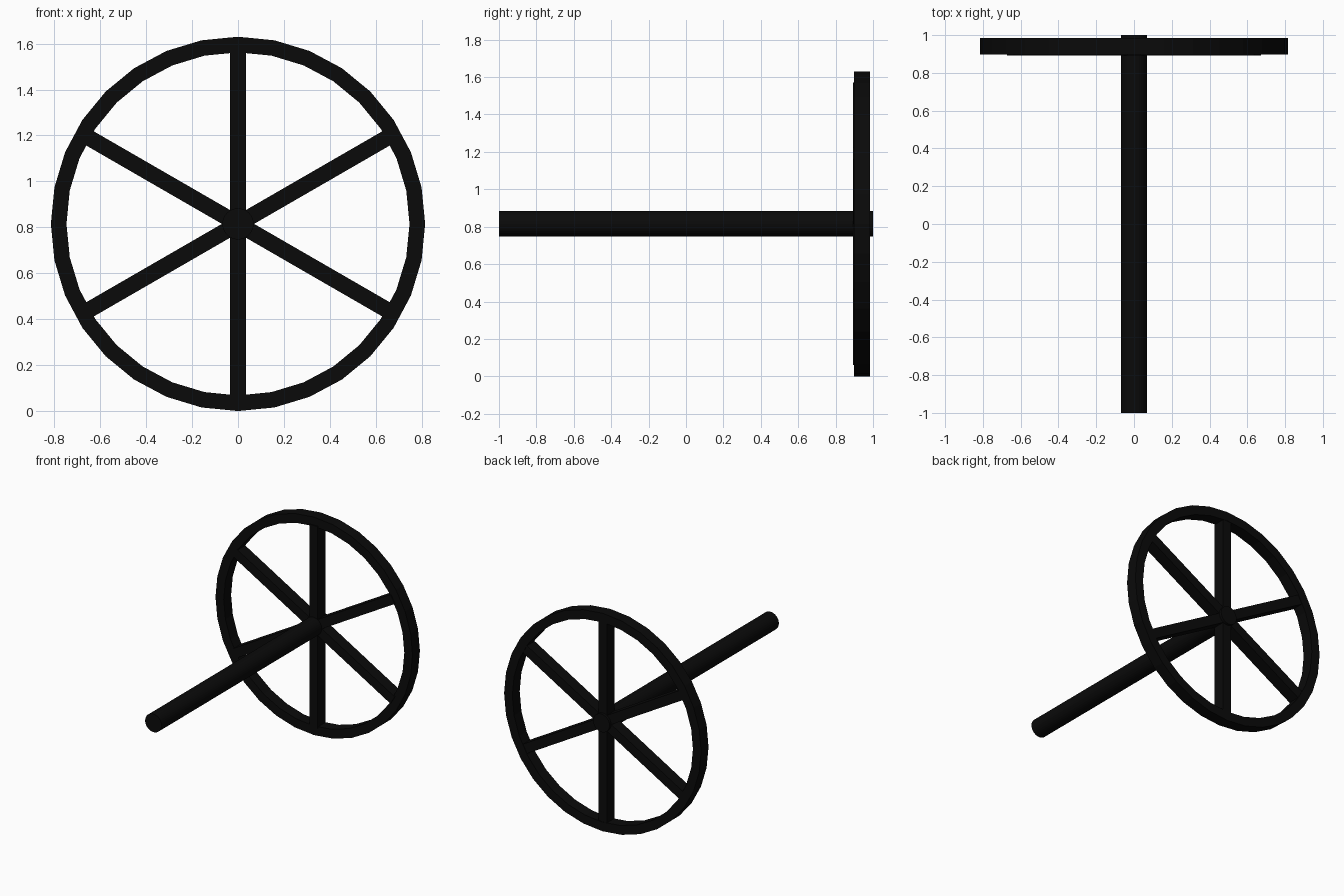
import bpy, bmesh
from math import pi, sin, cos
from mathutils import Matrix, Vector

if "Cube" in bpy.data.objects:
    bpy.data.objects.remove(bpy.data.objects["Cube"])

CENTRE = Vector((0, 0, 0.815))
SIDES = 32

black = bpy.data.materials.new("black_paint")
black.diffuse_color = (0.003, 0.003, 0.003, 1)
black.use_nodes = True
black.node_tree.nodes["Principled BSDF"].inputs["Base Color"].default_value = black.diffuse_color


def finish(name, bm):
    bmesh.ops.recalc_face_normals(bm, faces=bm.faces)
    mesh = bpy.data.meshes.new(name)
    bm.to_mesh(mesh)
    bm.free()
    mesh.materials.append(black)
    obj = bpy.data.objects.new(name, mesh)
    bpy.context.collection.objects.link(obj)
    obj.location = CENTRE
    return obj


# Axle running front to back
bm = bmesh.new()
bmesh.ops.create_cone(bm, cap_ends=True, segments=SIDES, radius1=0.068, radius2=0.068,
                      depth=2, matrix=Matrix.Rotation(pi / 2, 4, 'X'))
finish("axle", bm)

# Rim: rectangular section swept around the axle
bm = bmesh.new()
section = [(0.815, 0.898), (0.815, 0.985), (0.747, 0.985), (0.747, 0.898)]
rings = []
for i in range(SIDES):
    a = 2 * pi * i / SIDES
    rings.append([bm.verts.new((r * cos(a), y, r * sin(a))) for r, y in section])
for i in range(SIDES):
    p, q = rings[i], rings[(i + 1) % SIDES]
    for j in range(4):
        k = (j + 1) % 4
        bm.faces.new((p[j], p[k], q[k], q[j]))
finish("wheel_rim", bm)

# Three straight bars crossing at the hub make six spokes
for i in range(3):
    bm = bmesh.new()
    bmesh.ops.create_cube(bm, size=1, matrix=Matrix.Translation((0, 0.937, 0))
                          @ Matrix.Rotation(i * pi / 3, 4, 'Y')
                          @ Matrix.Diagonal((0.07, 0.09, 1.51, 1)))
    finish(f"spoke_bar_{i + 1}", bm)
